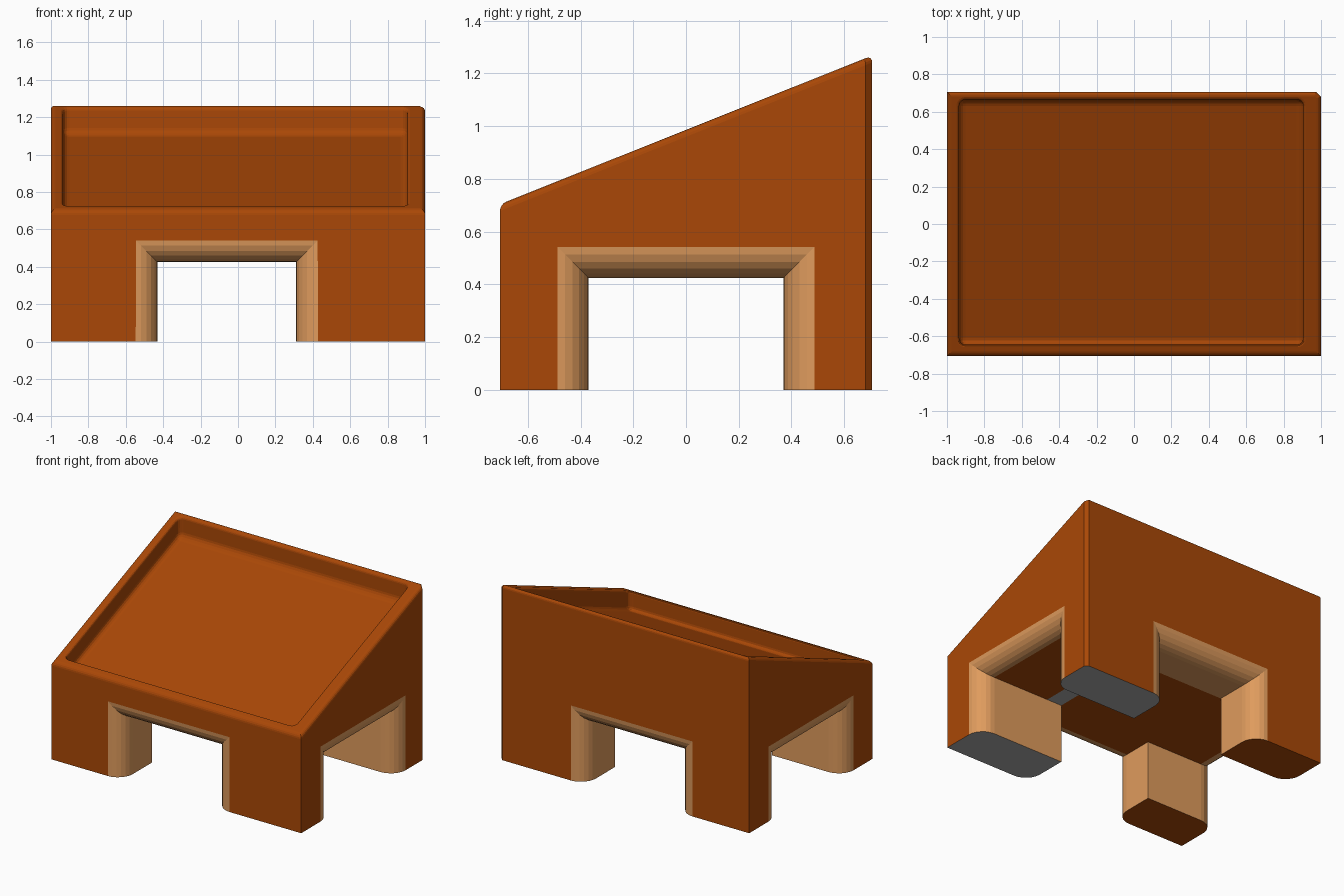
import bpy, bmesh
from math import sin, cos, pi, atan
from mathutils import Vector, Matrix

if "Cube" in bpy.data.objects:
    bpy.data.objects.remove(bpy.data.objects["Cube"])

HX, HY = 1.0, 0.706            # half width and half depth
FRONT_Z, BACK_Z = 0.704, 1.268  # heights of the sloping top
CEIL, ROUND = 0.425, 0.12      # opening height and its edge rounding
SLOPE = (BACK_Z - FRONT_Z) / (2 * HY)
TILT = atan(SLOPE)
UP = Vector((0, -sin(TILT), cos(TILT)))
TOP_MID = Vector((0, 0, (FRONT_Z + BACK_Z) / 2))


def material(name, rgb):
    m = bpy.data.materials.new(name)
    m.use_nodes = True
    m.diffuse_color = (*rgb, 1)
    m.node_tree.nodes["Principled BSDF"].inputs["Base Color"].default_value = (*rgb, 1)
    return m


def make_object(name, bm):
    bmesh.ops.recalc_face_normals(bm, faces=bm.faces[:])
    mesh = bpy.data.meshes.new(name)
    bm.to_mesh(mesh)
    bm.free()
    ob = bpy.data.objects.new(name, mesh)
    bpy.context.collection.objects.link(ob)
    return ob


def loft(rings):
    bm = bmesh.new()
    loops = [[bm.verts.new(p) for p in ring] for ring in rings]
    for a, b in zip(loops, loops[1:]):
        n = len(a)
        for i in range(n):
            bm.faces.new((a[i], a[(i + 1) % n], b[(i + 1) % n], b[i]))
    bm.faces.new(loops[0])
    bm.faces.new(loops[-1])
    return bm


def bevel(bm, edges, size, segments):
    bmesh.ops.bevel(bm, geom=edges, offset=size, segments=segments,
                    profile=0.5, affect='EDGES', clamp_overlap=True)


def cut(target, cutter):
    mod = target.modifiers.new("cut", 'BOOLEAN')
    mod.operation, mod.solver, mod.object = 'DIFFERENCE', 'EXACT', cutter
    bpy.context.view_layer.objects.active = target
    bpy.ops.object.modifier_apply(modifier=mod.name)
    bpy.data.objects.remove(cutter)


def on_top(v):
    return abs((v.co - TOP_MID).dot(UP)) < 0.001


# Wedge-shaped block with one chamfered back corner and a softened top
side = [(-HY, 0), (HY, 0), (HY, BACK_Z), (-HY, FRONT_Z)]
bm = loft([[(x, y, z) for y, z in side] for x in (-HX, HX)])
bmesh.ops.recalc_face_normals(bm, faces=bm.faces[:])
bevel(bm, [e for e in bm.edges
           if all(v.co.x > 0.9 and v.co.y > 0.7 for v in e.verts)], 0.025, 1)
bevel(bm, [e for e in bm.edges if all(on_top(v) for v in e.verts)], 0.025, 4)
body = make_object("stand_body", bm)


# Openings through the block, flared by a quarter round at both ends
def tunnel(name, lo, hi, half_length, along_x):
    angles = [i * pi / 12 for i in range(7)]
    start = -half_length - 0.0004
    path = [(ROUND, start - 0.1)]
    path += [(ROUND * (1 - sin(a)), start + ROUND * (1 - cos(a))) for a in angles]
    path += [(g, -t) for g, t in reversed(path)]
    rings = []
    for g, t in path:
        ring = [(lo - g, -0.2), (hi + g, -0.2), (hi + g, CEIL + g), (lo - g, CEIL + g)]
        rings.append([(t, w, z) if along_x else (w, t, z) for w, z in ring])
    return make_object(name, loft(rings))


cut(body, tunnel("front_opening", -0.43, 0.31, HY, False))
cut(body, tunnel("side_opening", -0.37, 0.37, HX, True))

# Upright-walled tray with a floor parallel to the sloping top
bm = bmesh.new()
bmesh.ops.create_cube(bm, size=1)
bmesh.ops.scale(bm, verts=bm.verts[:], vec=(1.84, 1.31, 0.288))
bevel(bm, [e for e in bm.edges if min(v.co.z for v in e.verts) < 0], 0.035, 4)
bm.transform(Matrix.Translation((-0.015, 0.01, 0)))
for v in bm.verts:
    v.co.z += TOP_MID.z + SLOPE * v.co.y
cut(body, make_object("tray_recess", bm))

# Softened tray rim
bm = bmesh.new()
bm.from_mesh(body.data)
bm.normal_update()
rim = [e for e in bm.edges if all(on_top(v) for v in e.verts)
       and len(e.link_faces) == 2 and e.calc_face_angle() > 1.0]
bevel(bm, rim, 0.015, 3)

# Ceiling of the openings, split along its colour borders
for co, no in (((0.31, 0, 0), (1, 0, 0)), ((0.43, 0, 0), (1, 0, 0)),
               ((0, 0.37, 0), (0, 1, 0))):
    ceiling = [f for f in bm.faces if f.normal.z < -0.995
               and abs(f.calc_center_median().z - CEIL) < 0.01]
    geom = set(ceiling)
    for f in ceiling:
        geom.update(f.edges)
        geom.update(f.verts)
    bmesh.ops.bisect_plane(bm, geom=list(geom), plane_co=co, plane_no=no, dist=0.0005)

# Slots come first, because clearing them resets the face indices
body.data.materials.clear()
for name, rgb in (("orange brown", (0.40, 0.064, 0.002)),
                  ("light tan", (0.74, 0.33, 0.11)),
                  ("mid grey", (0.40, 0.40, 0.40))):
    body.data.materials.append(material(name, rgb))
BROWN, TAN, GREY = range(3)

# Colours: brown outside, tan inside the openings, grey feet and strip
bm.normal_update()
for f in bm.faces:
    c = f.calc_center_bounds()
    f.material_index = BROWN
    if c.z < 0.01:
        f.material_index = GREY if c.x > 0 else BROWN
    elif f.normal.z < -0.995:
        if c.y > 0.37:
            f.material_index = TAN
        elif 0.31 < c.x < 0.43:
            f.material_index = GREY
    elif c.z < CEIL + ROUND and abs(c.x) < HX - 0.001 and abs(c.y) < HY - 0.001:
        if not (c.x > 0.97 and c.y > 0.6):
            f.material_index = TAN
bm.to_mesh(body.data)
bm.free()
